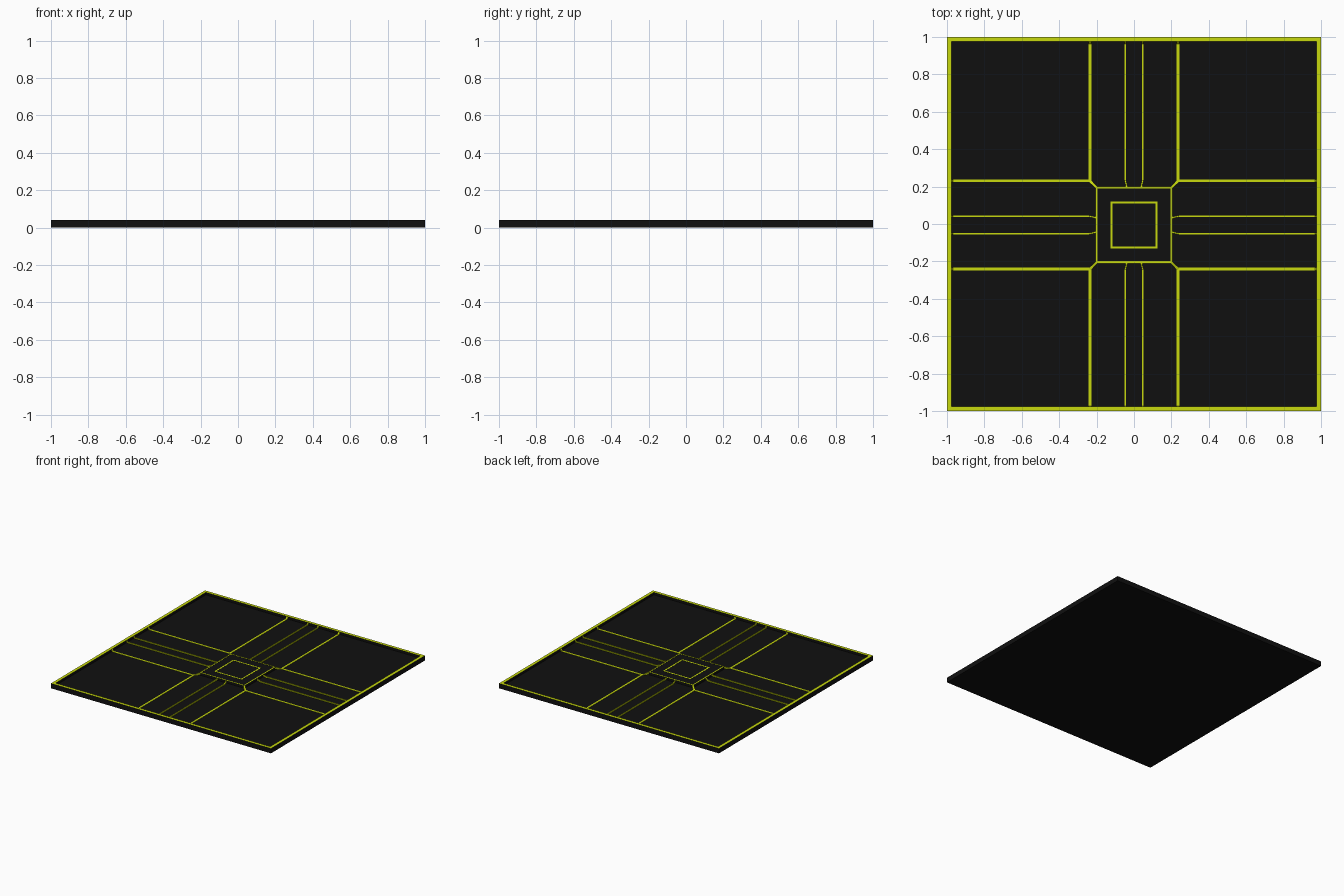
import bpy, bmesh
from mathutils import Vector, Matrix
from math import pi

if "Cube" in bpy.data.objects:
    bpy.data.objects.remove(bpy.data.objects["Cube"])

OFF = -0.005   # hub and channels sit slightly toward the front
FLOOR, TOP = 0.02, 0.04


def mat(name, col):
    m = bpy.data.materials.new(name)
    m.diffuse_color = (*col, 1)
    m.use_nodes = True
    m.node_tree.nodes["Principled BSDF"].inputs["Base Color"].default_value = m.diffuse_color
    return m


BLACK = mat("black", (0.005, 0.005, 0.005))
YELLOW = mat("yellow", (0.58, 0.70, 0.004))


def finish(name, bm, mats):
    bmesh.ops.recalc_face_normals(bm, faces=bm.faces)
    me = bpy.data.meshes.new(name)
    bm.to_mesh(me)
    bm.free()
    for m in mats:
        me.materials.append(m)
    ob = bpy.data.objects.new(name, me)
    bpy.context.collection.objects.link(ob)
    return ob


def box(name, half, z0, z1, cy=0):
    bm = bmesh.new()
    bmesh.ops.create_cube(bm, size=1, matrix=Matrix.Translation((0, cy, (z0 + z1) / 2))
                          @ Matrix.Diagonal((2 * half, 2 * half, z1 - z0, 1)))
    return finish(name, bm, [BLACK])


def frame(name, outer, inner, z0, z1, cy=0):
    """Square ring, black sides and yellow top."""
    bm = bmesh.new()
    corners = [(-1, -1), (1, -1), (1, 1), (-1, 1)]
    loops = [[bm.verts.new((x * h, y * h + cy, z)) for x, y in corners]
             for h, z in ((outer, z0), (outer, z1), (inner, z1), (inner, z0))]
    for k in range(4):
        a, b = loops[k], loops[(k + 1) % 4]
        for i in range(4):
            j = (i + 1) % 4
            f = bm.faces.new((a[i], a[j], b[j], b[i]))
            f.material_index = 1 if k == 1 else 0
    return finish(name, bm, [BLACK, YELLOW])


def strips(name, paths, width, depth):
    """Rectangular line along each path, repeated on all four sides."""
    bm = bmesh.new()
    for q in range(4):
        rot = Matrix.Rotation(q * pi / 2, 3, 'Z')
        for path in paths:
            pts = [rot @ Vector(p) + Vector((0, OFF, 0)) for p in path]
            for p in pts:
                p.x = max(-0.976, min(0.976, p.x))
                p.y = max(-0.976, min(0.976, p.y))
            dirs = [(b - a).to_2d().normalized() for a, b in zip(pts, pts[1:])]
            rings = []
            for i, p in enumerate(pts):
                d0, d1 = dirs[max(i - 1, 0)], dirs[min(i, len(dirs) - 1)]
                d = (d0 + d1).normalized()
                s = Vector((-d.y, d.x, 0)) * (width / 2 / max(d.dot(d1), 0.3))
                dn = Vector((0, 0, -depth))
                rings.append([bm.verts.new(v) for v in (p + s, p - s, p - s + dn, p + s + dn)])
            for a, b in zip(rings, rings[1:]):
                for i in range(4):
                    j = (i + 1) % 4
                    bm.faces.new((a[i], a[j], b[j], b[i]))
            bm.faces.new(rings[0])
            bm.faces.new(rings[-1])
    return finish(name, bm, [YELLOW])


# Slab and raised border
box("base_slab", 0.99, 0, FLOOR)
frame("border_rim", 1.0, 0.975, 0, TOP)

# Raised hub with its two square outlines
box("centre_hub", 0.198, FLOOR - 0.005, TOP - 0.001, OFF)
frame("hub_outline", 0.205, 0.194, FLOOR - 0.005, TOP, OFF)
frame("hub_inner_outline", 0.126, 0.114, TOP - 0.005, TOP, OFF)

# Corner panel outlines, climbing the border wall at each end
L, z = 0.236, FLOOR + 0.002
strips("panel_outline", [[(L, 0.982, TOP - 0.001), (L, 0.968, z), (L, L, z),
                          (0.968, L, z), (0.982, L, TOP - 0.001)]], 0.015, 0.006)

# Diagonal links from the hub corners down to the panels
strips("corner_link", [[(0.2, 0.2, TOP - 0.001), (L, L, z)]], 0.014, 0.012)

# Narrow raised centre lines of each arm
z = FLOOR + 0.008
strips("centre_line", [[(s * 0.038, 0.2, TOP - 0.002), (s * 0.047, 0.24, z),
                        (s * 0.047, 0.968, z), (s * 0.047, 0.982, TOP - 0.001)]
                       for s in (-1, 1)], 0.009, 0.01)
